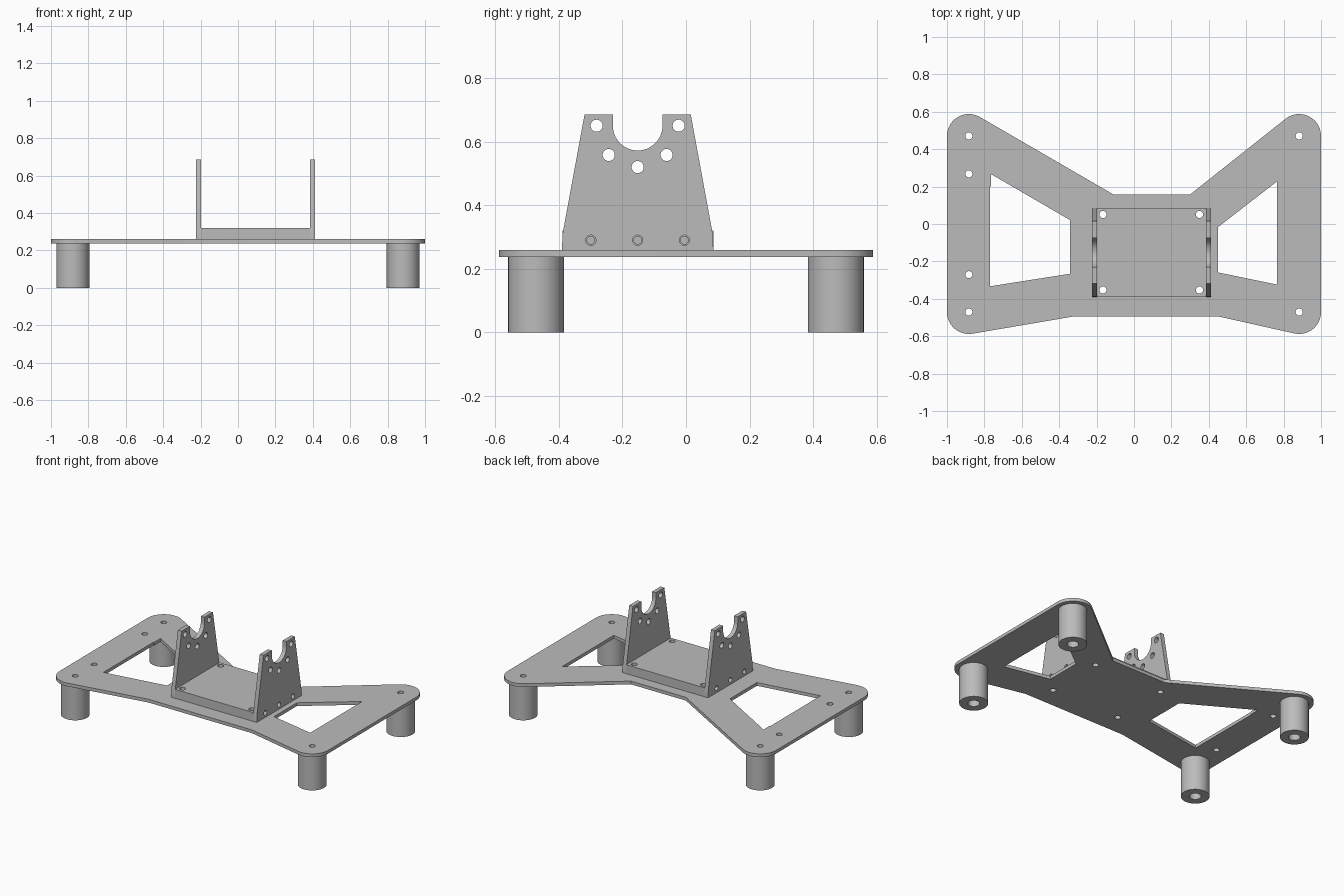
import bpy, bmesh
from math import cos, sin, radians, pi
from mathutils import Matrix

cube = bpy.data.objects.get("Cube")
if cube:
    bpy.data.objects.remove(cube)

grey = bpy.data.materials.new("light_grey")
grey.use_nodes = True
colour = (0.5, 0.5, 0.5, 1)
grey.diffuse_color = colour
grey.node_tree.nodes["Principled BSDF"].inputs["Base Color"].default_value = colour


def arc(cx, cy, r, start, end, n=12):
    angles = [radians(start + (end - start) * i / n) for i in range(n + 1)]
    return [(cx + r * cos(a), cy + r * sin(a)) for a in angles]


def circle(cx, cy, r, n=32):
    return arc(cx, cy, r, 0, 360, n)[:-1]


def sheet(name, loops, low, high, frame=Matrix()):
    """Extrude an outline with holes from low to high along the local z axis."""
    curve = bpy.data.curves.new(name, "CURVE")
    curve.dimensions = "2D"
    curve.fill_mode = "BOTH"
    curve.extrude = (high - low) / 2
    for loop in loops:
        spline = curve.splines.new("POLY")
        spline.points.add(len(loop) - 1)
        for point, (u, v) in zip(spline.points, loop):
            point.co = (u, v, 0, 1)
        spline.use_cyclic_u = True
    obj = bpy.data.objects.new(name, curve)
    bpy.context.collection.objects.link(obj)
    bpy.ops.object.select_all(action="DESELECT")
    obj.select_set(True)
    bpy.context.view_layer.objects.active = obj
    bpy.ops.object.convert(target="MESH")
    obj = bpy.context.object
    obj.name = name
    obj.data.transform(frame @ Matrix.Translation((0, 0, (low + high) / 2)))
    bm = bmesh.new()
    bm.from_mesh(obj.data)
    bmesh.ops.remove_doubles(bm, verts=bm.verts, dist=0.0001)
    bmesh.ops.recalc_face_normals(bm, faces=bm.faces)
    bm.to_mesh(obj.data)
    bm.free()
    obj.data.materials.clear()
    obj.data.materials.append(grey)
    bpy.ops.object.shade_smooth_by_angle(angle=radians(30))
    return obj


# Shared positions
CX, CY, CORNER = 0.883, 0.471, 0.117
PLATE_LOW, PLATE_TOP, BASE_TOP = 0.238, 0.26, 0.32
corners = [(x, y) for x in (-CX, CX) for y in (-CY, CY)]
bracket_screws = [(x, y) for x in (-0.166, 0.35) for y in (-0.353, 0.051)]

# Bow-tie plate with rounded corners, two windows and screw holes
outline = (arc(-CX, CY, CORNER, 180, 59.6) + [(-0.11, 0.158), (0.30, 0.158)]
           + arc(CX, CY, CORNER, 129, 0) + arc(CX, -CY, CORNER, 0, -102)
           + [(0.45, -0.494), (-0.32, -0.494)] + arc(-CX, -CY, CORNER, -80, -180))
window_right = [(-0.765, 0.267), (-0.765, 0.2), (-0.77, 0.2), (-0.77, -0.333),
                (-0.342, -0.266), (-0.342, 0.021)]
window_left = [(0.765, 0.228), (0.765, -0.324), (0.45, -0.259), (0.45, -0.016)]
screws = corners + [(-CX, 0.268), (-CX, -0.271)] + bracket_screws
sheet("plate", [outline, window_right, window_left]
      + [circle(x, y, 0.019) for x, y in screws], PLATE_LOW, PLATE_TOP)

# Hollow legs
for x, y in corners:
    name = ("front" if y < 0 else "back") + ("_right" if x < 0 else "_left") + "_leg"
    sheet(name, [circle(x, y, 0.088, 48), circle(x, y, 0.036)], 0, PLATE_LOW)

# Bracket base block
X0, X1, WALL = -0.225, 0.413, 0.028
Y0, Y1, MID = -0.389, 0.086, -0.152
base = sheet("bracket_base", [[(X0 + WALL, Y0), (X1 - WALL, Y0), (X1 - WALL, Y1), (X0 + WALL, Y1)]]
             + [circle(x, y, 0.019) for x, y in bracket_screws], PLATE_TOP, BASE_TOP)

# Blind screw holes in the sides of the base
side_screws = [MID - 0.147, MID, MID + 0.147]
for x in (X0 + WALL, X1 - WALL):
    for y in side_screws:
        bpy.ops.mesh.primitive_cylinder_add(vertices=24, radius=0.012, depth=0.1,
                                            location=(x, y, 0.29), rotation=(0, pi / 2, 0))
        cutter = bpy.context.object
        cutter.hide_render = True
        cutter.data.materials.append(grey)
        cut = base.modifiers.new("screw_hole", "BOOLEAN")
        cut.operation = "DIFFERENCE"
        cut.solver = "EXACT"
        cut.object = cutter
        bpy.context.view_layer.objects.active = base
        bpy.ops.object.modifier_apply(modifier=cut.name)
        bpy.data.objects.remove(cutter)

# Upright walls, tapered, with a round cradle cut into the top
top = 0.685
half = [(0.238, PLATE_TOP), (0.236, 0.31), (0.167, top), (0.078, top)]
cradle = arc(MID, 0.65, 0.078, 0, -180, 24)
profile = ([(MID + d, z) for d, z in half] + cradle
           + [(MID - d, z) for d, z in reversed(half)])
holes = [circle(MID, 0.52, 0.019)]
holes += [circle(MID + s * d, z, 0.019) for s in (-1, 1) for d, z in ((0.129, 0.65), (0.091, 0.558))]
holes += [circle(y, 0.29, 0.016) for y in side_screws]
upright = Matrix(((0, 0, 1, 0), (1, 0, 0, 0), (0, 1, 0, 0), (0, 0, 0, 1)))
for name, x in (("right_wall", X0), ("left_wall", X1 - WALL)):
    sheet(name, [profile] + holes, x, x + WALL, upright)
